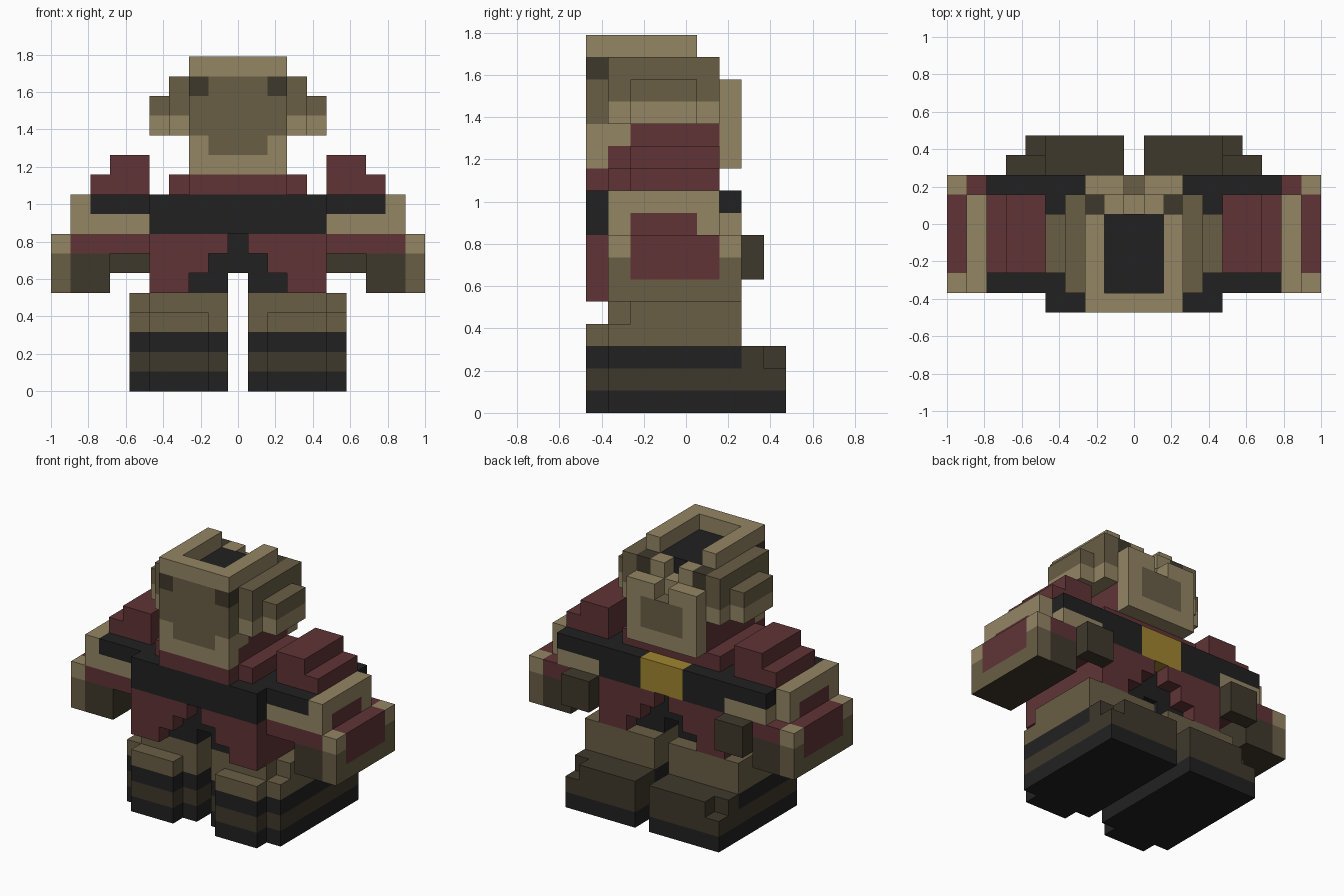
import bpy
import bmesh
from mathutils import Vector

if "Cube" in bpy.data.objects:
    bpy.data.objects.remove(bpy.data.objects["Cube"], do_unlink=True)

UNIT = 2 / 19  # edge of one block

# Flat colours, given as 0-255 display values and converted to linear
COLOURS = {
    "tan": (148, 134, 100),
    "taupe": (106, 94, 70),
    "dark_brown": (63, 57, 44),
    "black": (33, 33, 33),
    "burgundy": (96, 52, 54),
    "gold": (160, 132, 48),
}
NAMES = list(COLOURS)


def linear(v):
    v /= 255
    return v / 12.92 if v < 0.04 else ((v + 0.055) / 1.055) ** 2.4


MATERIALS = []
for name, rgb in COLOURS.items():
    mat = bpy.data.materials.new(name)
    mat.use_nodes = True
    colour = [linear(v) for v in rgb] + [1]
    mat.diffuse_color = colour
    bsdf = next(n for n in mat.node_tree.nodes if n.type == "BSDF_PRINCIPLED")
    bsdf.inputs["Base Color"].default_value = colour
    MATERIALS.append(mat)


def cells_of(box):
    """Centres of the unit blocks in a box (x0, x1, y0, y1, z0, z1)."""
    x0, x1, y0, y1, z0, z1 = box
    for i in range(round(x1 - x0)):
        for j in range(round(y1 - y0)):
            for k in range(round(z1 - z0)):
                yield (x0 + i + 0.5, y0 + j + 0.5, z0 + k + 0.5)


def part(name, boxes, paint, side=1):
    """Outer skin of stacked boxes; paint is a colour or rule(x, y, z, normal)."""
    cells = {c for box in boxes for c in cells_of(box)}
    bm = bmesh.new()
    corners = {}
    for cell in sorted(cells):
        centre = Vector(cell)
        for axis in range(3):
            for sign in (-1, 1):
                n = Vector((0, 0, 0))
                n[axis] = sign
                if tuple(centre + n) in cells:
                    continue
                u = Vector((0, 0, 0))
                u[(axis + 1) % 3] = 0.5
                v = n.cross(u)
                ring = []
                for a, b in ((-1, -1), (1, -1), (1, 1), (-1, 1)):
                    p = centre + n / 2 + u * a + v * b
                    key = tuple(p)
                    if key not in corners:
                        corners[key] = bm.verts.new((p.x * side * UNIT, p.y * UNIT, p.z * UNIT))
                    ring.append(corners[key])
                face = bm.faces.new(ring if side > 0 else ring[::-1])
                shade = paint if isinstance(paint, str) else paint(*cell, n)
                face.material_index = NAMES.index(shade)
    mesh = bpy.data.meshes.new(name)
    bm.to_mesh(mesh)
    bm.free()
    for mat in MATERIALS:
        mesh.materials.append(mat)
    obj = bpy.data.objects.new(name, mesh)
    bpy.context.collection.objects.link(obj)


# Painting rules
def boot_paint(x, y, z, n):
    if z < 1:
        return "black"
    if z < 2:
        return "dark_brown"
    if z < 3:
        return "black" if y < 2.5 else "dark_brown"
    return "taupe"


def forearm_paint(x, y, z, n):
    patch = -2.5 < y < 1.5
    if n.x > 0:
        if patch and z > 6:
            return "burgundy"
        return "tan" if z > 7 else "taupe"
    if n.z > 0:
        return "tan" if x > 8.5 and not patch else "burgundy"
    if n.y:
        if z > 7:
            return "tan" if x > 8.5 else "burgundy"
        return "taupe" if x > 8.5 else "dark_brown"
    return "burgundy" if z > 7 else "dark_brown"


def sleeve_paint(x, y, z, n):
    return "burgundy" if n.x > 0 and z < 9 and x > 7.5 and -2.5 < y < 0.5 else "tan"


def belt_paint(x, y, z, n):
    return "gold" if y > 1.5 and abs(x) < 1.5 else "black"


def hood_paint(x, y, z, n):
    if z > 16 or z < 12 or (z < 13 and abs(x) > 1.5):
        return "tan"
    return "dark_brown" if z > 15 and abs(x) > 1.5 else "taupe"


def muzzle_paint(x, y, z, n):
    if n.z > 0 and abs(x) < 0.5:
        return "taupe"
    return "taupe" if n.y > 0 and abs(x) < 1.5 and 12 < z < 14 else "tan"


# Paired parts
for label, side in (("left", 1), ("right", -1)):
    part(label + "_leg", [
        (1.5, 4.5, -4.5, 4.5, 0, 3), (0.5, 5.5, -3.5, 3.5, 0, 3),
        (0.5, 5.5, 3.5, 4.5, 0, 2), (0.5, 4.5, 3.5, 4.5, 2, 3),
        (1.5, 4.5, -4.5, 2.5, 3, 4), (0.5, 5.5, -3.5, 2.5, 3, 4),
        (0.5, 4.5, -3.5, 2.5, 4, 5), (4.5, 5.5, -2.5, 2.5, 4, 5),
    ], boot_paint, side)
    part(label + "_forearm", [
        (6.5, 9.5, -3.5, 2.5, 5, 8), (4.5, 6.5, -3.5, 2.5, 7, 8),
    ], forearm_paint, side)
    part(label + "_hand", [(4.5, 6.5, 2.5, 3.5, 6, 8)], "dark_brown", side)
    part(label + "_sleeve", [
        (4.5, 7.5, -3.5, 2.5, 8, 9), (7.5, 8.5, -3.5, 1.5, 8, 10),
    ], sleeve_paint, side)
    part(label + "_arm_strap", [(4.5, 7.5, -3.5, 2.5, 9, 10)], "black", side)
    part(label + "_shoulder_pad", [
        (4.5, 7.5, -2.5, 1.5, 10, 11), (4.5, 6.5, -2.5, 1.5, 11, 12),
    ], "burgundy", side)
    # Coat panels, cut away in steps towards the middle
    part(label + "_coat_panels", [
        (7.5 - z, 4.5, y, y + 1, z, z + 1)
        for z in (5, 6, 7) for y in (-4.5, 1.5)
    ], "burgundy", side)
    part(label + "_cheek", [(2.5, 3.5, -3.5, 1.5, 13, 16), (3.5, 4.5, -2.5, 0.5, 13, 15)],
         lambda x, y, z, n: "taupe" if z > 14 else "tan", side)
    part(label + "_hood_rim", [(1.5, 2.5, -3.5, 0.5, 16, 17)], "tan", side)
    part(label + "_brow", [(0.5, 1.5, 0.5, 1.5, 15, 16)], "tan", side)
    part(label + "_eye", [(1.5, 2.5, 0.5, 1.5, 15, 16)], "dark_brown", side)

# Body
part("trousers", [
    (-4.5, -0.5, -3.5, 1.5, 5, 8), (0.5, 4.5, -3.5, 1.5, 5, 8), (-0.5, 0.5, -3.5, 1.5, 6, 8),
], lambda x, y, z, n: "burgundy" if abs(x) > 2.5 else "black")
part("belt", [(-4.5, 4.5, -4.5, 2.5, 8, 10)], belt_paint)
part("collar", [
    (-2.5, 2.5, -4.5, -3.5, 10, 11), (-3.5, 3.5, -3.5, 1.5, 10, 11),
    (-2.5, 2.5, -3.5, 1.5, 11, 12), (-2.5, 2.5, -2.5, 1.5, 12, 13),
], "burgundy")

# Head
part("hood_back", [(-2.5, 2.5, -4.5, -3.5, 11, 17)], hood_paint)
part("nape", [(-2.5, 2.5, -3.5, -2.5, 12, 13)], "tan")
part("skull", [(-2.5, 2.5, -3.5, 0.5, 13, 16)], "black")
part("face", [(-2.5, 2.5, 0.5, 1.5, 13, 15)], "tan")
part("muzzle", [
    (-2.5, 2.5, 1.5, 2.5, 11, 14), (-2.5, -0.5, 1.5, 2.5, 14, 15), (0.5, 2.5, 1.5, 2.5, 14, 15),
], muzzle_paint)
